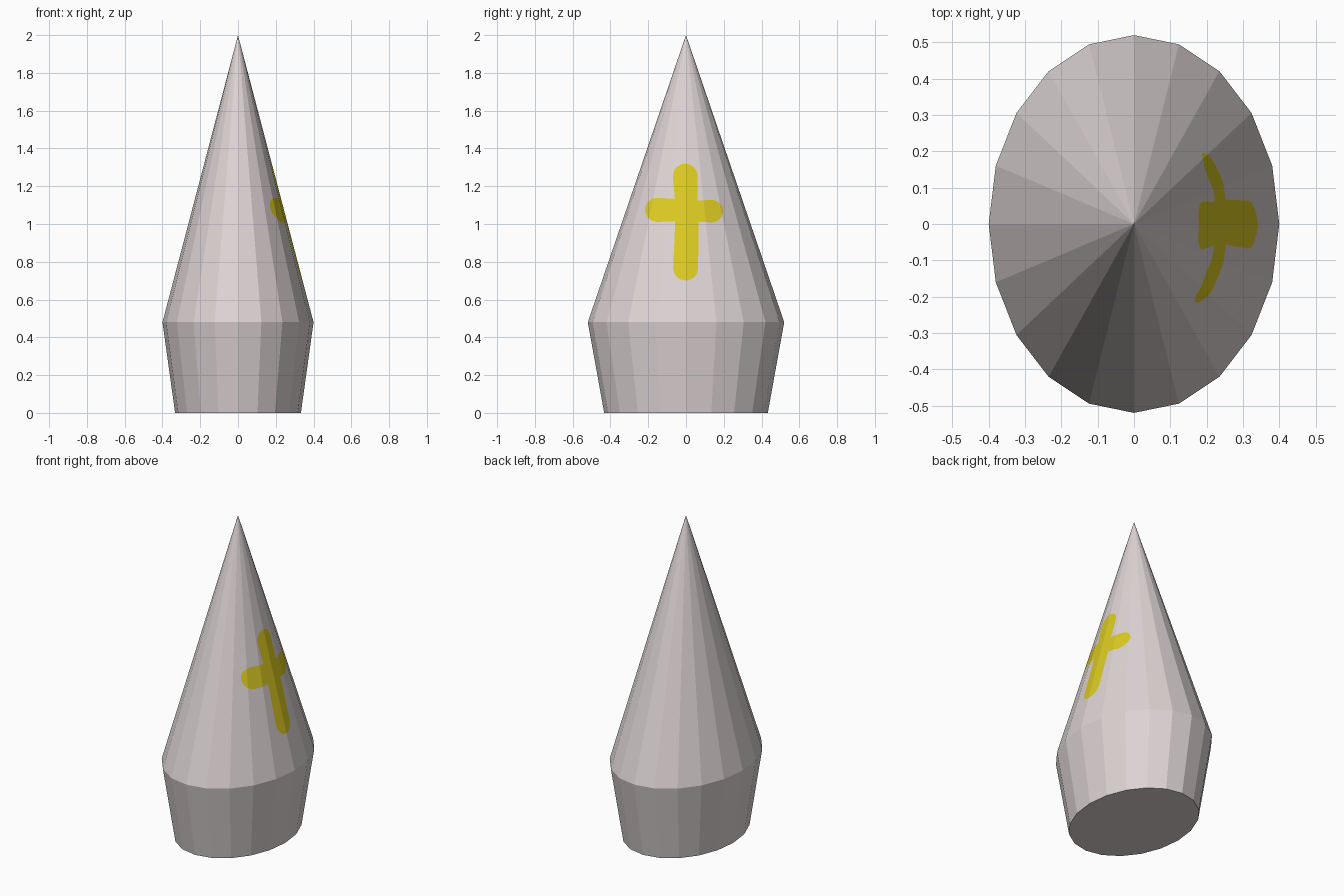
import bpy, bmesh, math
from mathutils import Vector

if "Cube" in bpy.data.objects:
    bpy.data.objects.remove(bpy.data.objects["Cube"])

SIDES = 20


def material(name, rgb):
    m = bpy.data.materials.new(name)
    m.diffuse_color = (*rgb, 1)
    m.use_nodes = True
    m.node_tree.nodes["Principled BSDF"].inputs["Base Color"].default_value = m.diffuse_color
    return m


def stroke(tip, r_tip, root, r_root):
    """Convex outline in (y, z): round at the tip, square at the root."""
    tip, root = Vector(tip), Vector(root)
    d = (tip - root).normalized()
    n = Vector((-d.y, d.x))
    arc = [tip + r_tip * (math.cos(a) * d + math.sin(a) * n)
           for a in (math.radians(-90 + 22.5 * i) for i in range(9))]
    return arc + [root + n * r_root, root - n * r_root]


def inside(outline, p):
    return all((b - a).cross(p - a) > 0
               for a, b in zip(outline, outline[1:] + outline[:1]))


# Faceted body: flared oval base and a tall cone
bm = bmesh.new()
rings = []
for rx, ry, z in ((0.333, 0.433, 0), (0.4, 0.52, 0.48)):
    rings.append([bm.verts.new((rx * math.cos(i * math.tau / SIDES),
                                ry * math.sin(i * math.tau / SIDES), z))
                  for i in range(SIDES)])
apex = bm.verts.new((0, 0, 2))
bm.faces.new(rings[0][::-1])
for i in range(SIDES):
    j = (i + 1) % SIDES
    bm.faces.new((rings[0][i], rings[0][j], rings[1][j], rings[1][i]))
    bm.faces.new((rings[1][i], rings[1][j], apex))
bm.normal_update()

# Painted cross on the right side, cut into the cone facets
cross = [stroke((-0.004, 1.254), 0.066, (0.004, 1.06), 0.056),
         stroke((-0.002, 0.766), 0.066, (0.007, 1.08), 0.061),
         stroke((-0.153, 1.075), 0.064, (0.02, 1.073), 0.056),
         stroke((0.136, 1.068), 0.06, (-0.02, 1.068), 0.05)]


def on_cone_right(f):
    return f.normal.x > 0.3 and f.normal.z > 0.05


for outline in cross:
    for a, b in zip(outline, outline[1:] + outline[:1]):
        faces = [f for f in bm.faces if on_cone_right(f)]
        edges = {e for f in faces for e in f.edges}
        verts = {v for f in faces for v in f.verts}
        d = b - a
        bmesh.ops.bisect_plane(bm, geom=list(verts) + list(edges) + faces,
                               dist=1e-6, plane_co=(0, a.x, a.y),
                               plane_no=(0, -d.y, d.x))
        bm.normal_update()

for f in bm.faces:
    c = f.calc_center_median().yz
    if on_cone_right(f) and any(inside(o, c) for o in cross):
        f.material_index = 1

# Merge the leftover flat pieces, keeping facets and colour borders
bmesh.ops.dissolve_limit(bm, angle_limit=math.radians(0.5), verts=bm.verts[:],
                         edges=bm.edges[:], delimit={'MATERIAL'})

mesh = bpy.data.meshes.new("cone_body")
bm.to_mesh(mesh)
bm.free()
mesh.materials.append(material("pale warm grey", (0.73, 0.66, 0.66)))
mesh.materials.append(material("yellow paint", (0.72, 0.6, 0.016)))
bpy.context.collection.objects.link(bpy.data.objects.new("cone_body", mesh))
